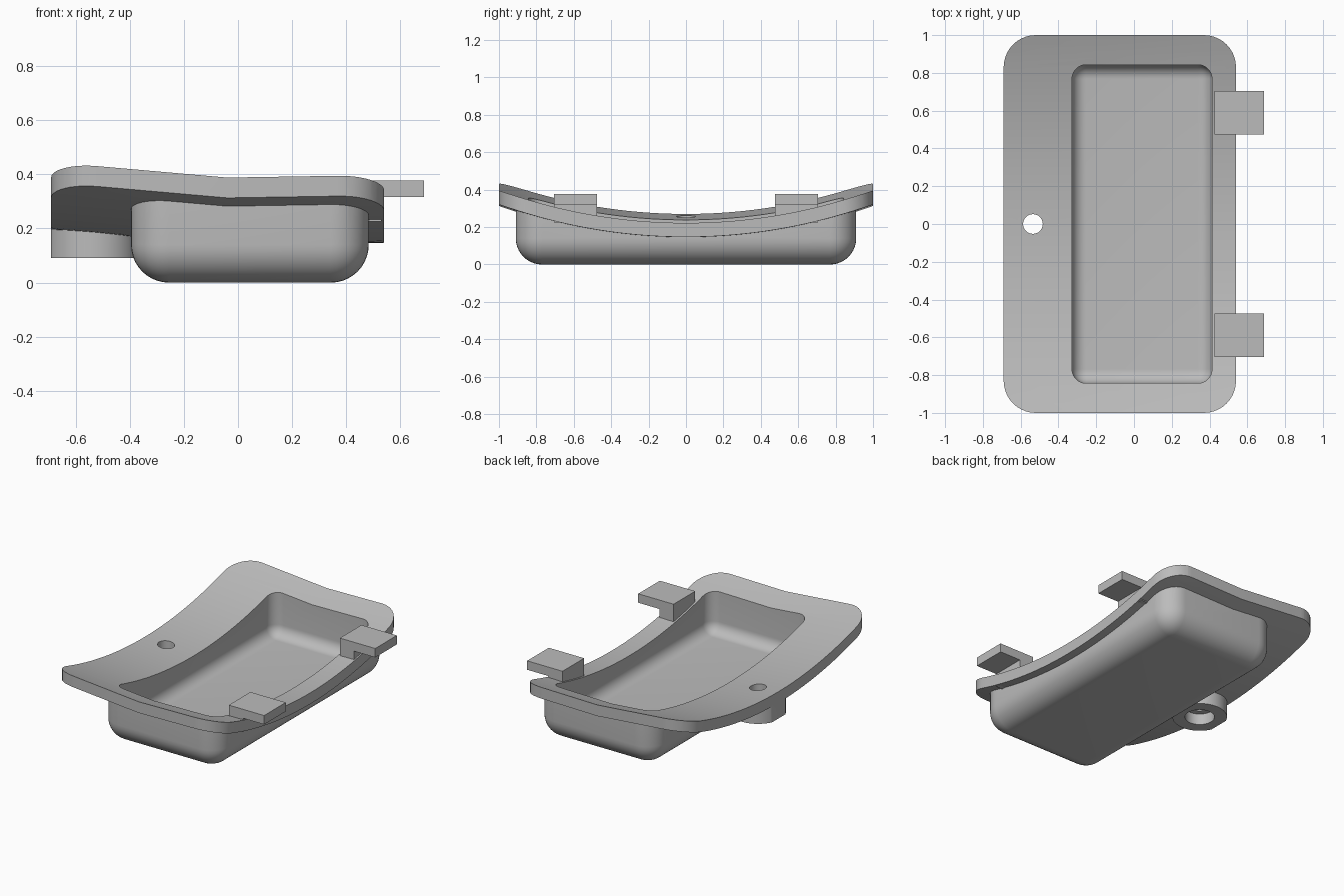
import bpy
import bmesh
from math import sqrt

if "Cube" in bpy.data.objects:
    bpy.data.objects.remove(bpy.data.objects["Cube"])

grey = bpy.data.materials.new("plain grey")
grey.use_nodes = True
COLOUR = (0.5, 0.5, 0.5, 1)
grey.diffuse_color = COLOUR
grey.node_tree.nodes["Principled BSDF"].inputs["Base Color"].default_value = COLOUR

LEFT, RIGHT, THICK, SAG = -0.69, 0.54, 0.075, 0.175
RADIUS = (1 + SAG * SAG) / (2 * SAG)


def make(name, bm):
    bmesh.ops.recalc_face_normals(bm, faces=bm.faces)
    mesh = bpy.data.meshes.new(name)
    bm.to_mesh(mesh)
    bm.free()
    mesh.materials.append(grey)
    obj = bpy.data.objects.new(name, mesh)
    bpy.context.collection.objects.link(obj)
    return obj


def box(name, x0, x1, y0, y1, z0, z1, radius=0, bottom=False):
    """Box with rounded upright edges and, if asked, a rounded bottom."""
    bm = bmesh.new()
    bmesh.ops.create_cube(bm, size=1)
    for v in bm.verts:
        v.co = ((x0 + x1) / 2 + v.co.x * (x1 - x0),
                (y0 + y1) / 2 + v.co.y * (y1 - y0),
                (z0 + z1) / 2 + v.co.z * (z1 - z0))
    if radius:
        def wanted(e):
            a, b = e.verts
            upright = abs(a.co.z - b.co.z) > 0.01
            low = max(a.co.z, b.co.z) < z0 + 0.01
            return upright or (bottom and low)
        bmesh.ops.bevel(bm, geom=[e for e in bm.edges if wanted(e)], offset=radius,
                        offset_type='OFFSET', segments=10, profile=0.5, affect='EDGES')
    return make(name, bm)


def cylinder(name, x, radius, z0, z1):
    bm = bmesh.new()
    bmesh.ops.create_cone(bm, cap_ends=True, segments=64, radius1=radius,
                          radius2=radius, depth=z1 - z0)
    bmesh.ops.translate(bm, verts=bm.verts, vec=(x, 0, (z0 + z1) / 2))
    return make(name, bm)


def top_height(x, y):
    bend = -0.04
    slope = -0.088 if x < bend else 0.016
    return 0.213 + slope * (x - bend) + RADIUS - sqrt(RADIUS ** 2 - y * y)


def curved_slab(name, drop_top, drop_bottom):
    """Slab that follows the bent top surface, sunk by the two given drops."""
    bm = bmesh.new()
    rows = []
    for x in (-0.8, -0.04, 0.65):
        ring = [(y / 20 * 1.05) for y in range(-20, 21)]
        loop = [bm.verts.new((x, y, top_height(x, y) - drop_top)) for y in ring]
        loop += [bm.verts.new((x, y, top_height(x, y) - drop_bottom)) for y in reversed(ring)]
        rows.append(loop)
    for a, b in zip(rows, rows[1:]):
        for i in range(len(a)):
            j = (i + 1) % len(a)
            bm.faces.new((a[i], a[j], b[j], b[i]))
    half = len(rows[0]) // 2
    for loop in (rows[0], rows[-1]):
        for i in range(half - 1):
            bm.faces.new((loop[i], loop[i + 1], loop[-2 - i], loop[-1 - i]))
    return make(name, bm)


def combine(obj, other, operation):
    mod = obj.modifiers.new("join", 'BOOLEAN')
    mod.operation = operation
    mod.solver = 'EXACT'
    mod.object = other
    bpy.context.view_layer.objects.active = obj
    bpy.ops.object.modifier_apply(modifier=mod.name)
    bpy.data.objects.remove(other)


# Curved plate with rounded corners
body = curved_slab("tray_body", 0, THICK)
combine(body, box("outline", LEFT, RIGHT, -1, 1, -0.2, 0.8, 0.17), 'INTERSECT')

# Tub hanging below the plate, trimmed inside the plate thickness
tub = box("tub", -0.395, 0.483, -0.91, 0.91, 0, 0.8, 0.14, True)
combine(tub, curved_slab("tub_trim", THICK / 2, 1), 'INTERSECT')
combine(body, tub, 'UNION')

# Boss with a flat side flush with the plate edge
HOLE_X = -0.535
boss = cylinder("boss", HOLE_X, 0.17, 0.09, 0.21)
combine(boss, box("boss_trim", LEFT, 0, -0.5, 0.5, 0, 0.5), 'INTERSECT')
combine(body, boss, 'UNION')

# Hollow of the tub, bolt hole and its wider recess from below
combine(body, box("hollow", -0.328, 0.413, -0.843, 0.843, 0.066, 0.8, 0.075, True), 'DIFFERENCE')
combine(body, cylinder("bolt_hole", HOLE_X, 0.052, -0.1, 0.6), 'DIFFERENCE')
combine(body, cylinder("recess", HOLE_X, 0.092, -0.1, 0.165), 'DIFFERENCE')

# L-shaped hinge clips along one edge
parts = [body]
for name, y in (("front_clip", -0.59), ("back_clip", 0.59)):
    bm = bmesh.new()
    outline = [(0.425, 0.225), (0.53, 0.225), (0.53, 0.317),
               (0.688, 0.317), (0.688, 0.377), (0.425, 0.377)]
    face = bm.faces.new([bm.verts.new((x, y - 0.115, z)) for x, z in outline])
    grown = bmesh.ops.extrude_face_region(bm, geom=[face])["geom"]
    bmesh.ops.translate(bm, vec=(0, 0.23, 0),
                        verts=[g for g in grown if isinstance(g, bmesh.types.BMVert)])
    parts.append(make(name, bm))

# Smooth curved surfaces, keep crisp edges
for obj in parts:
    bpy.ops.object.select_all(action='DESELECT')
    obj.select_set(True)
    bpy.context.view_layer.objects.active = obj
    obj.data.materials.clear()
    obj.data.materials.append(grey)
    for poly in obj.data.polygons:
        poly.material_index = 0
    bpy.ops.object.shade_smooth_by_angle(angle=0.5)
